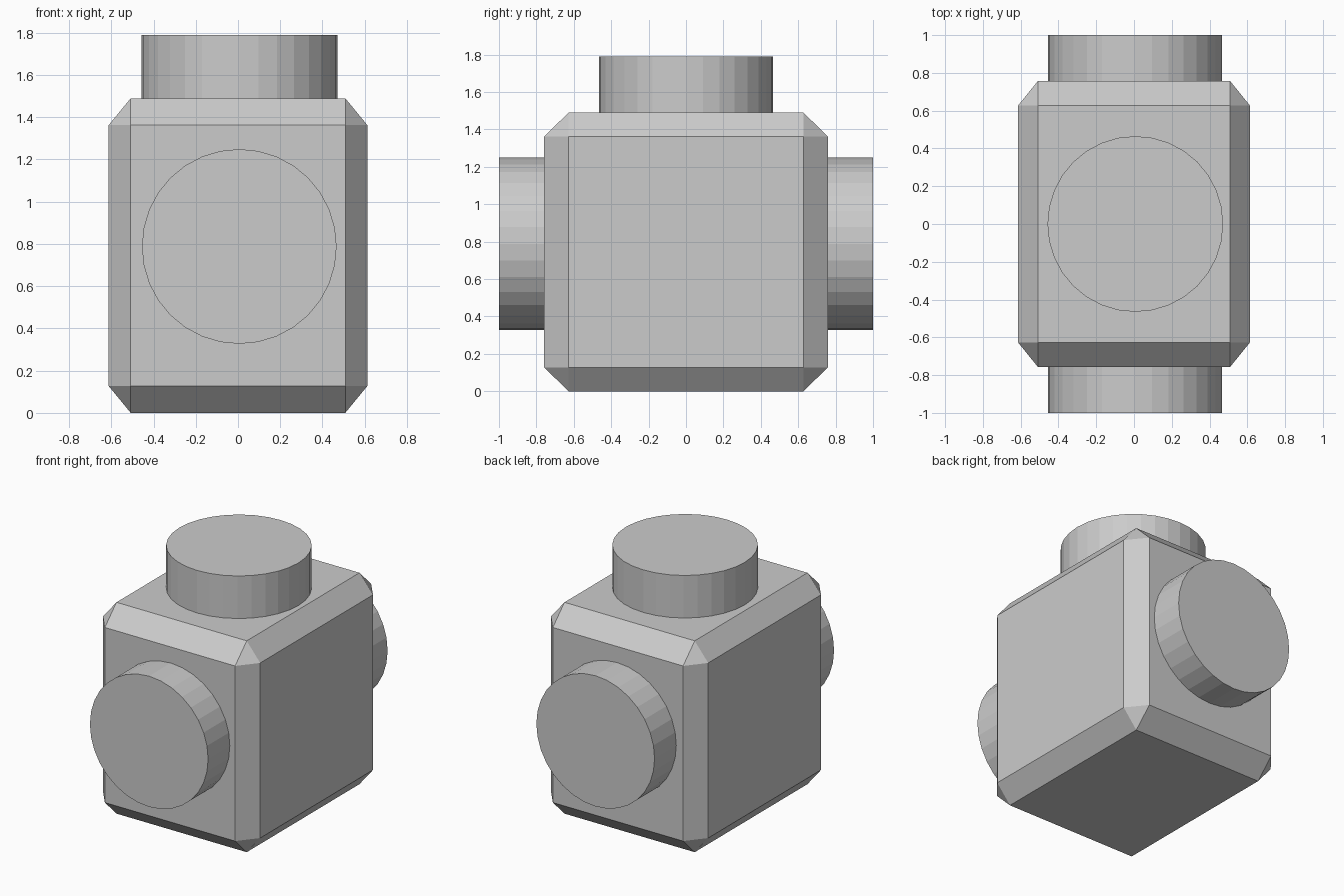
import bpy
import math

if "Cube" in bpy.data.objects:
    bpy.data.objects.remove(bpy.data.objects["Cube"])


def cylinder(name, radius, depth, location, rotation=(0, 0, 0)):
    bpy.ops.mesh.primitive_cylinder_add(vertices=32, radius=radius, depth=depth,
                                        location=location, rotation=rotation)
    bpy.context.object.name = name
    return bpy.context.object


# Chamfered block: bevelled as a unit cube, then stretched by object scale
bpy.ops.mesh.primitive_cube_add(size=1, location=(0, 0, 0.745))
body = bpy.context.object
body.name = "body_block"
body.scale = (1.226, 1.516, 1.49)
bevel = body.modifiers.new("chamfer", 'BEVEL')
bevel.width = 0.0857
bevel.segments = 1
bevel.limit_method = 'NONE'

# Horizontal pipe stubs, front and back
for name, side in (("front_port", -1), ("back_port", 1)):
    cylinder(name, 0.461, 0.3, (0.006, side * 0.85, 0.788), (math.pi / 2, 0, 0))

# Vertical pipe stub on top
cylinder("top_port", 0.465, 0.36, (0.007, 0, 1.61))
